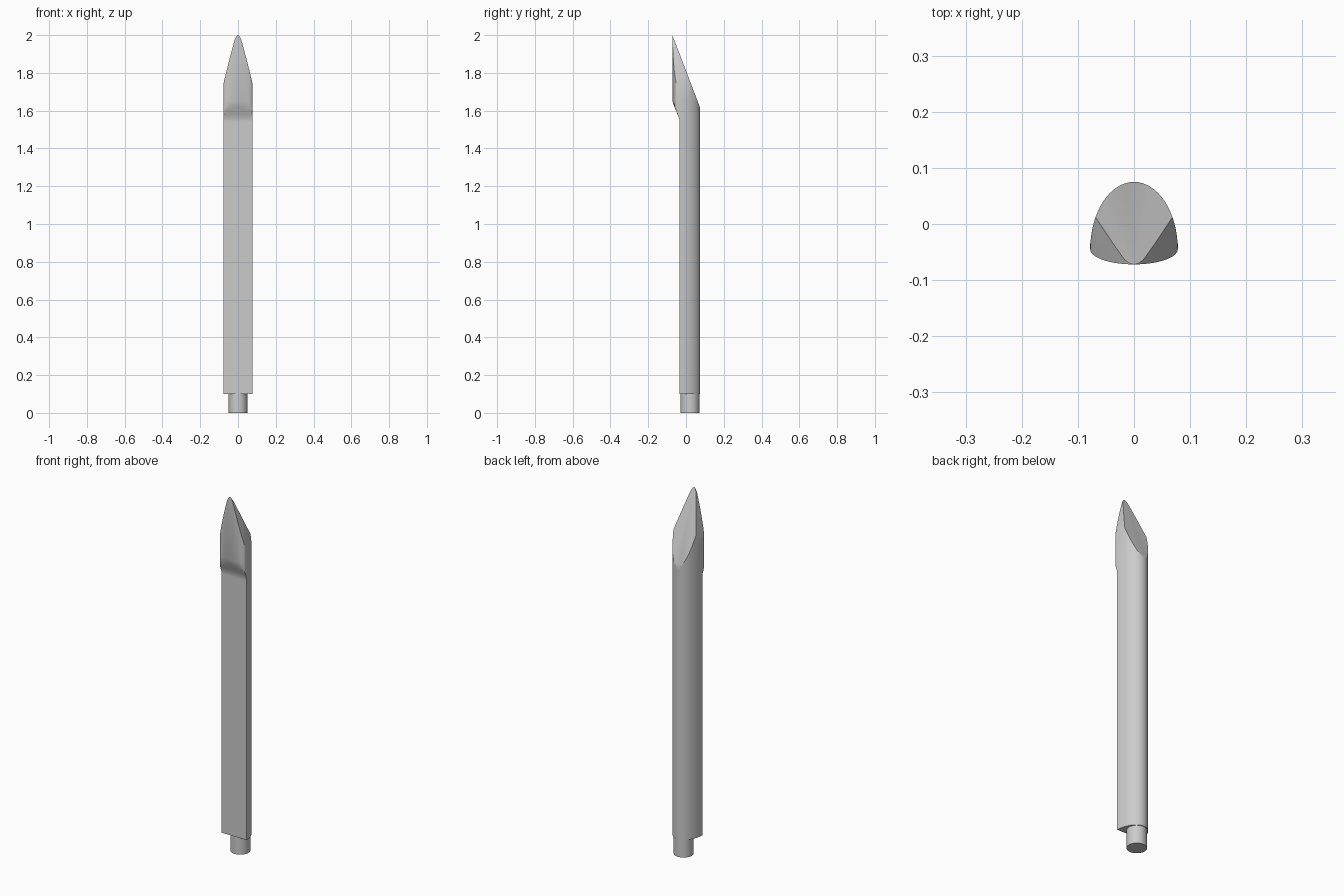
import bpy, bmesh, math
from mathutils import Vector

cube = bpy.data.objects.get("Cube")
if cube:
    bpy.data.objects.remove(cube)

grey = bpy.data.materials.new("plain grey")
grey.use_nodes = True
colour = (0.6, 0.6, 0.6, 1)
grey.diffuse_color = colour
grey.node_tree.nodes["Principled BSDF"].inputs["Base Color"].default_value = colour

HALF_W, MID_Y, BACK, FRONT = 0.078, -0.045, 0.12, 0.027
SEGMENTS = 64


def finish(bm, name):
    bmesh.ops.recalc_face_normals(bm, faces=bm.faces)
    mesh = bpy.data.meshes.new(name)
    bm.to_mesh(mesh)
    bm.free()
    obj = bpy.data.objects.new(name, mesh)
    bpy.context.collection.objects.link(obj)
    mesh.materials.append(grey)
    bpy.ops.object.select_all(action='DESELECT')
    obj.select_set(True)
    bpy.context.view_layer.objects.active = obj
    bpy.ops.object.shade_smooth_by_angle(angle=math.radians(30))


def section(bm, z, front_limit):
    """Egg-shaped ring whose front is flattened at front_limit."""
    ring = []
    for i in range(SEGMENTS):
        a = 2 * math.pi * i / SEGMENTS
        y = MID_Y + math.sin(a) * (BACK if math.sin(a) > 0 else FRONT)
        ring.append(bm.verts.new((HALF_W * math.cos(a), max(y, front_limit), z)))
    return ring


def slice_off(bm, point, normal):
    """Remove everything on the normal side and cap the cut."""
    geom = bm.verts[:] + bm.edges[:] + bm.faces[:]
    cut = bmesh.ops.bisect_plane(bm, geom=geom, dist=1e-6, plane_co=point,
                                 plane_no=normal, clear_outer=True)
    edges = [e for e in cut["geom_cut"] if isinstance(e, bmesh.types.BMEdge)]
    bmesh.ops.holes_fill(bm, edges=edges, sides=0)


# Shaft: flat front below, swelling into a rounded front at the head
bm = bmesh.new()
levels = [(0.1, -0.035), (1.54, -0.035), (1.555, -0.035), (1.58, -0.045),
          (1.60, -0.053), (1.62, -0.061), (1.65, -0.072), (2.02, -0.072)]
rings = [section(bm, z, limit) for z, limit in levels]
for low, high in zip(rings, rings[1:]):
    for i in range(SEGMENTS):
        j = (i + 1) % SEGMENTS
        bm.faces.new((low[i], low[j], high[j], high[i]))
bm.faces.new(rings[0][::-1])
bm.faces.new(rings[-1])

# Head: slanted back cut, then the tapering sides of the tongue
slice_off(bm, Vector((0, 0.073, 1.62)), Vector((0, 0.38, 0.145)).normalized())
outline = [(0.078, 1.735), (0.065, 1.80), (0.038, 1.90), (0.024, 1.955),
           (0.016, 1.98), (0.008, 1.995), (0, 2.0)]
for (x0, z0), (x1, z1) in zip(outline, outline[1:]):
    for side in (1, -1):
        normal = Vector((side * (z1 - z0), 0, x0 - x1)).normalized()
        slice_off(bm, Vector((side * x0, 0, z0)), normal)
finish(bm, "shaft")

# Stem: short round peg under the shaft
bm = bmesh.new()
bmesh.ops.create_cone(bm, cap_ends=True, segments=40, radius1=0.05,
                      radius2=0.05, depth=0.11)
bmesh.ops.translate(bm, verts=bm.verts, vec=(0, 0.021, 0.055))
finish(bm, "stem")
